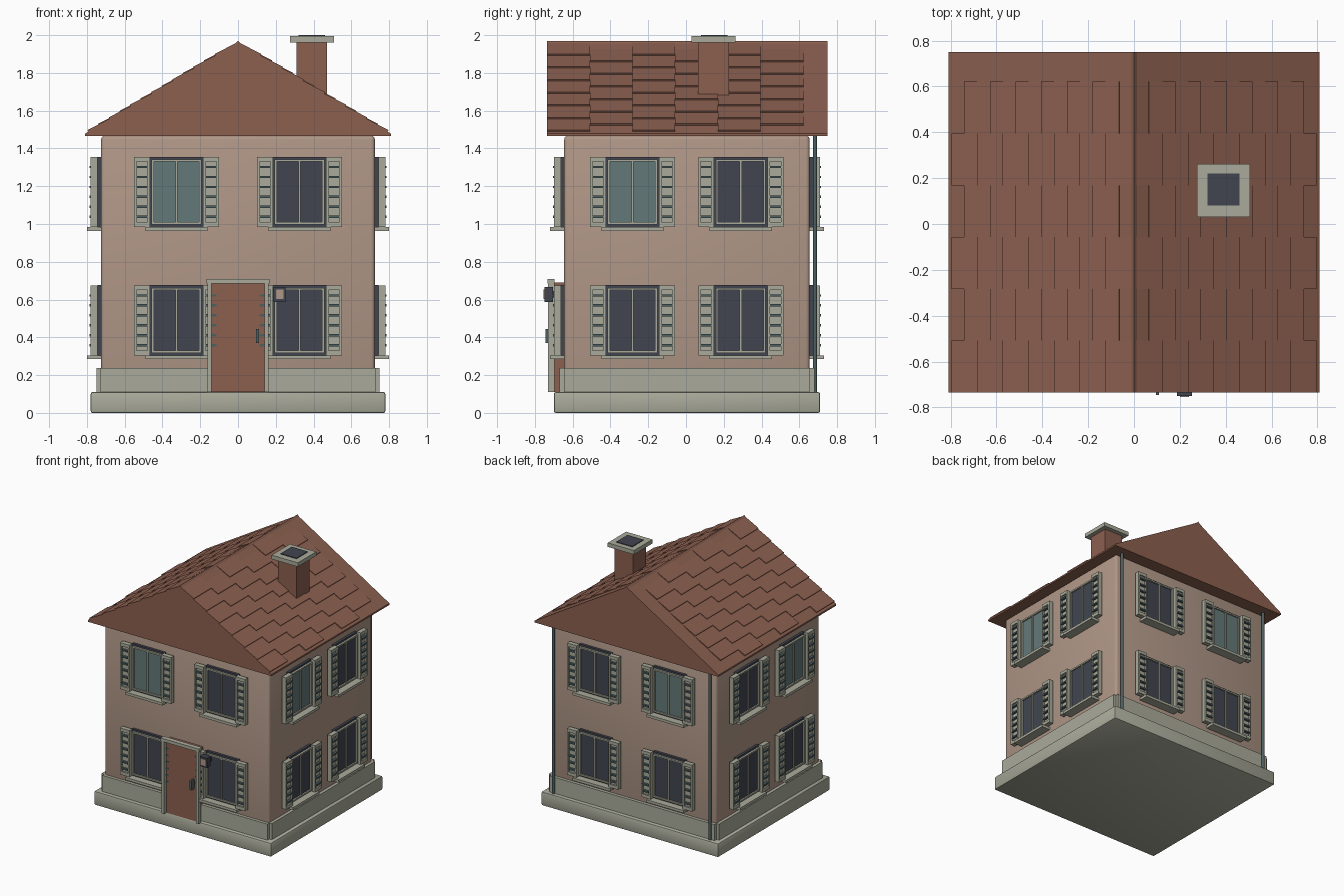
import bpy, bmesh, math
from mathutils import Vector

if "Cube" in bpy.data.objects:
    bpy.data.objects.remove(bpy.data.objects["Cube"])


def material(name, r, g, b):
    lin = lambda c: ((c / 255 + 0.055) / 1.055) ** 2.4
    m = bpy.data.materials.new(name)
    m.diffuse_color = (lin(r), lin(g), lin(b), 1)
    m.use_nodes = True
    m.node_tree.nodes["Principled BSDF"].inputs["Base Color"].default_value = m.diffuse_color
    return m


WALL = material("plaster", 176, 151, 135)
TRIM = material("stone_trim", 170, 171, 155)
ROOF = material("red_clay", 140, 96, 80)
DARK = material("dark_glass", 65, 69, 79)
TEAL = material("teal_glass", 100, 121, 121)
METAL = material("slate_metal", 78, 96, 98)


def finish(name, bm, mat, smooth=False):
    bmesh.ops.recalc_face_normals(bm, faces=bm.faces)
    me = bpy.data.meshes.new(name)
    bm.to_mesh(me)
    bm.free()
    me.materials.append(mat)
    ob = bpy.data.objects.new(name, me)
    bpy.context.collection.objects.link(ob)
    if smooth:
        bpy.ops.object.select_all(action='DESELECT')
        ob.select_set(True)
        bpy.context.view_layer.objects.active = ob
        bpy.ops.object.shade_smooth_by_angle(angle=math.radians(40))
    return ob


def boxes(name, mat, items, bevel=0, segments=1):
    """One object from boxes given as x0, x1, y0, y1, z0, z1."""
    bm = bmesh.new()
    for x0, x1, y0, y1, z0, z1 in items:
        vs = bmesh.ops.create_cube(bm, size=1)["verts"]
        for v in vs:
            v.co = Vector((x0 + (v.co.x + .5) * (x1 - x0),
                           y0 + (v.co.y + .5) * (y1 - y0),
                           z0 + (v.co.z + .5) * (z1 - z0)))
    if bevel:
        bmesh.ops.bevel(bm, geom=bm.edges[:], offset=bevel, segments=segments,
                        profile=0.5, affect='EDGES')
    return finish(name, bm, mat, segments > 1)


def extrude_profile(bm, pts, y0, y1):
    """Prism from an x-z outline, running along y."""
    a = [bm.verts.new((x, y0, z)) for x, z in pts]
    b = [bm.verts.new((x, y1, z)) for x, z in pts]
    bm.faces.new(a)
    bm.faces.new(b[::-1])
    for i in range(len(pts)):
        j = (i + 1) % len(pts)
        bm.faces.new((a[i], a[j], b[j], b[i]))


# Foundation, walls and plinth boards
boxes("foundation_slab", TRIM, [(-.78, .78, -.70, .71, 0, .11)], .01, 2)
boxes("house_walls", WALL, [(-.725, .725, -.645, .655, .10, 1.467)], .02, 3)
boxes("plinth_boards", TRIM, [
    (-.728, .728, -.67, -.64, .11, .238), (-.728, .728, .65, .68, .11, .238),
    (-.75, -.72, -.645, .655, .11, .238), (.72, .75, -.645, .655, .11, .238)])

# Roof block with closed gables
APEX, EAVE, HALF = 1.963, 1.478, .81
bm = bmesh.new()
extrude_profile(bm, [(-HALF, 1.465), (HALF, 1.465), (HALF, EAVE), (0, APEX),
                     (-HALF, EAVE)], -.735, .75)
finish("roof_block", bm, ROOF)

# Roof tiles: wedges in staggered bands on both slopes
slope = (APEX - EAVE) / HALF
ang = math.atan(slope)
bm = bmesh.new()
for side in (-1, 1):
    for band in range(6):
        y0 = -.735 + band * .226
        start, count = (.008, 7) if band % 2 == 0 else (.064, 6)
        for k in range(count):
            xa = start + k * .112
            xb = xa + .112
            outline = []
            for x, h in ((xa, -.003), (xb, -.003), (xb, .010), (xa, .001)):
                outline.append((side * (x + h * math.sin(ang)),
                                APEX - slope * x + h * math.cos(ang)))
            extrude_profile(bm, outline, y0, y0 + .226)
finish("roof_tiles", bm, ROOF)
bm = bmesh.new()
extrude_profile(bm, [(-.014, APEX - .008), (.014, APEX - .008), (0, APEX + .007)], -.735, .75)
finish("roof_ridge", bm, ROOF)

# Chimney
boxes("chimney_stack", ROOF, [(.31, .472, .063, .227, 1.64, 1.965)])
boxes("chimney_cap", TRIM, [(.275, .507, .03, .262, 1.962, 1.994)])
boxes("chimney_opening", DARK, [(.32, .46, .08, .22, 1.99, 2.0)])


# Windows: placed by wall, u runs along the wall, d is the distance out from it
def on_wall(wall, u0, u1, d0, d1, z0, z1):
    if wall == "front":
        return (u0, u1, -.645 - d1, -.645 - d0, z0, z1)
    if wall == "back":
        return (u0, u1, .655 + d0, .655 + d1, z0, z1)
    if wall == "right":
        return (.725 + d0, .725 + d1, u0, u1, z0, z1)
    return (-.725 - d1, -.725 - d0, u0, u1, z0, z1)


def window(wall, tag, u, z, glass):
    def part(name, mat, items):
        boxes(f"{wall}_{tag}_{name}", mat,
              [on_wall(wall, u + a, u + b, c, d, z + e, z + f)
               for a, b, c, d, e, f in items])
    part("window_surround", DARK, [(-.142, .142, -.01, .02, -.186, .186)])
    part("window_glass", glass, [(-.125, .125, .018, .024, -.17, .17)])
    part("window_frame", TRIM, [
        (-.132, -.12, .015, .036, -.172, .172), (.12, .132, .015, .036, -.172, .172),
        (-.132, .132, .015, .036, .160, .172), (-.132, .132, .015, .036, -.172, -.160),
        (-.006, .006, .015, .034, -.165, .165)])
    part("window_sill", TRIM, [(-.165, .165, -.01, .075, -.206, -.185)])
    shutters, slats = [], []
    for s in (-1, 1):
        c = s * .183
        shutters += [(c - .042, c + .042, .018, .042, -.185, .185)]
        # raised border round the slats
        shutters += [(c - .042, c - .029, .04, .055, -.185, .185),
                     (c + .029, c + .042, .04, .055, -.185, .185),
                     (c - .03, c + .03, .04, .055, -.185, -.160),
                     (c - .03, c + .03, .04, .055, .160, .185)]
        slats += [(c - .029, c + .029, .04, .060, -.132 + i * .0528 - .006,
                   -.132 + i * .0528 + .006) for i in range(6)]
    part("shutters", TRIM, shutters)
    part("shutter_slats", METAL, slats)


for wall in ("front", "back", "left", "right"):
    us = (-.326, .326) if wall in ("front", "back") else (-.283, .29)
    for i, u in enumerate(us):
        for level, z in (("lower", .49), ("upper", 1.17)):
            lit = i == 0 and level == "upper"
            window(wall, f"{level}_{i + 1}", u, z, TEAL if lit else DARK)

# Front door with frame and handle
boxes("front_door", ROOF, [(-.145, .145, -.703, -.64, .11, .69)])
boxes("door_frame", TRIM, [
    (-.162, -.14, -.73, -.695, .11, .69), (.14, .162, -.73, -.695, .11, .69),
    (-.168, .168, -.733, -.695, .685, .71)])
boxes("door_handle", METAL, [(.096, .11, -.745, -.70, .37, .445)])

# Wall lamp beside the door
boxes("lamp_body", DARK, [(.188, .252, -.75, -.705, .588, .667)])
boxes("lamp_bracket", DARK, [(.205, .235, -.71, -.64, .61, .645)])
boxes("lamp_panel", WALL, [(.2, .24, -.755, -.748, .602, .653)])

# Rain pipes at the back corners
for tag, x in (("left", -.69), ("right", .69)):
    bm = bmesh.new()
    bmesh.ops.create_cone(bm, cap_ends=True, segments=10, radius1=.011,
                          radius2=.011, depth=1.36)
    bmesh.ops.translate(bm, verts=bm.verts[:], vec=(x, .683, .79))
    finish(f"{tag}_rain_pipe", bm, METAL, True)
